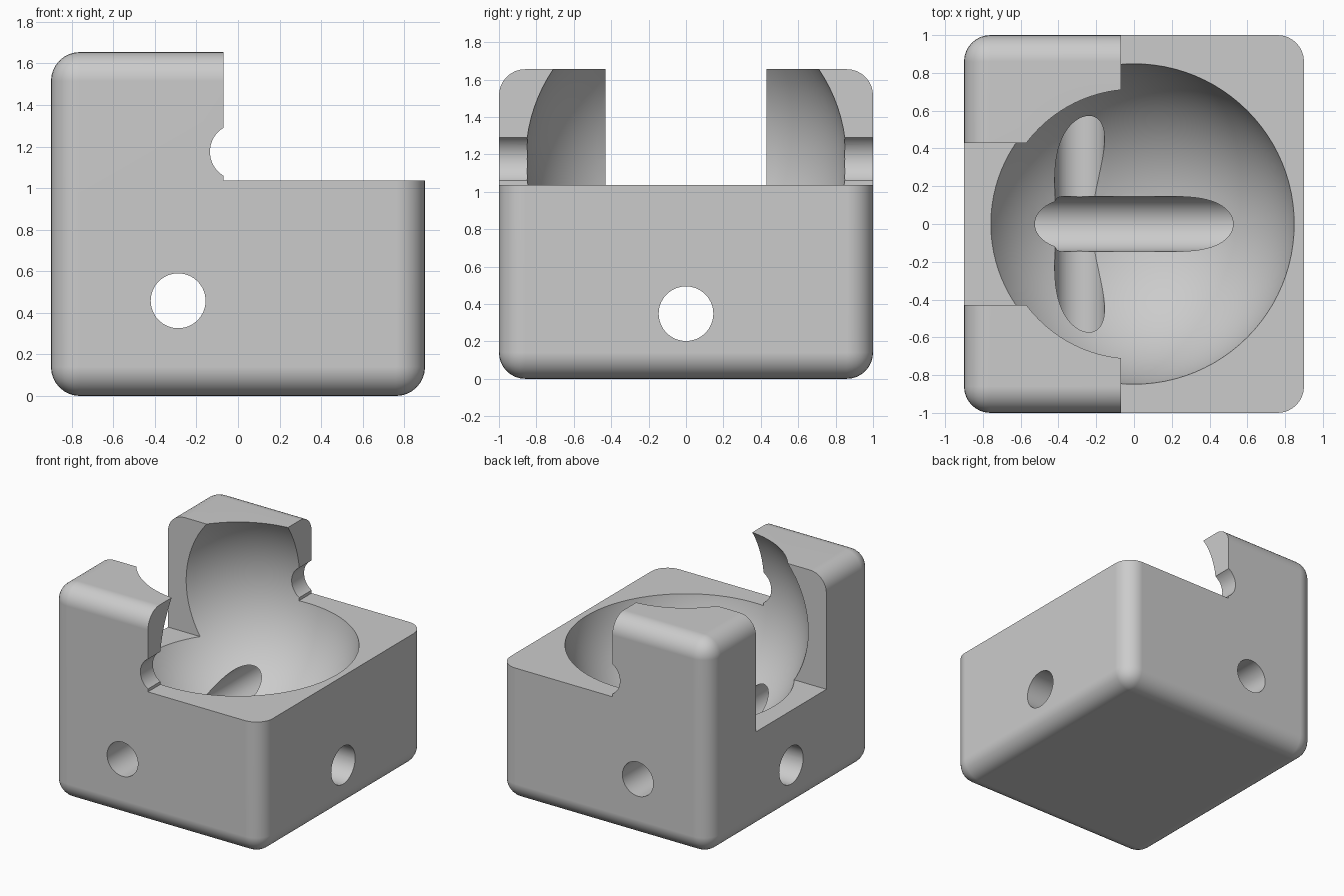
import bpy
import math

# Remove the default cube
default = bpy.data.objects.get("Cube")
if default:
    bpy.data.objects.remove(default, do_unlink=True)

grey = bpy.data.materials.new("plain_grey")
grey.use_nodes = True
colour = (0.6, 0.6, 0.6, 1)
grey.diffuse_color = colour
grey.node_tree.nodes["Principled BSDF"].inputs["Base Color"].default_value = colour


def box(name, low, high):
    """Axis-aligned box between two corners."""
    centre = [(a + b) / 2 for a, b in zip(low, high)]
    bpy.ops.mesh.primitive_cube_add(size=1, location=centre)
    obj = bpy.context.object
    obj.name = name
    obj.scale = [b - a for a, b in zip(low, high)]
    bpy.ops.object.transform_apply(location=True, rotation=True, scale=True)
    return obj


def bore(name, location, radius, rotation):
    """Long round cutter."""
    bpy.ops.mesh.primitive_cylinder_add(
        vertices=64, radius=radius, depth=3, location=location, rotation=rotation)
    obj = bpy.context.object
    obj.name = name
    return obj


def apply_modifier(obj, name):
    bpy.context.view_layer.objects.active = obj
    bpy.ops.object.modifier_apply(modifier=name)


# Rounded block
block = box("socket_block", (-0.9, -1, 0), (0.9, 1, 1.655))
bevel = block.modifiers.new("rounded_edges", "BEVEL")
bevel.width = 0.14
bevel.segments = 8
apply_modifier(block, bevel.name)

# Ball cavity
ball_height = 1.175
bpy.ops.mesh.primitive_uv_sphere_add(
    segments=96, ring_count=48, radius=0.86, location=(0, 0, ball_height))
ball = bpy.context.object
ball.name = "ball_cutter"

# Open step, rear slot, pivot bore and the two cord holes
along_x = (0, math.pi / 2, 0)
along_y = (math.pi / 2, 0, 0)
cutters = [
    ball,
    box("step_cutter", (-0.07, -1.5, 1.037), (1.5, 1.5, 2)),
    box("slot_cutter", (-1.5, -0.43, 0.77), (-0.3, 0.43, 2)),
    bore("pivot_cutter", (0, 0, ball_height), 0.135, along_y),
    bore("cross_hole_cutter", (-0.288, 0, 0.458), 0.132, along_y),
    bore("long_hole_cutter", (0, 0, 0.348), 0.146, along_x),
]
for cutter in cutters:
    cutter.hide_render = True
    cut = block.modifiers.new(cutter.name, "BOOLEAN")
    cut.operation = "DIFFERENCE"
    cut.solver = "EXACT"
    cut.object = cutter
    apply_modifier(block, cut.name)
    bpy.data.objects.remove(cutter, do_unlink=True)

# Smooth curves with crisp cut edges
block.data.materials.clear()
block.data.materials.append(grey)
bpy.ops.object.select_all(action="DESELECT")
block.select_set(True)
bpy.context.view_layer.objects.active = block
bpy.ops.object.shade_smooth_by_angle(angle=math.radians(25))
normals = block.modifiers.new("even_normals", "WEIGHTED_NORMAL")
normals.keep_sharp = True
